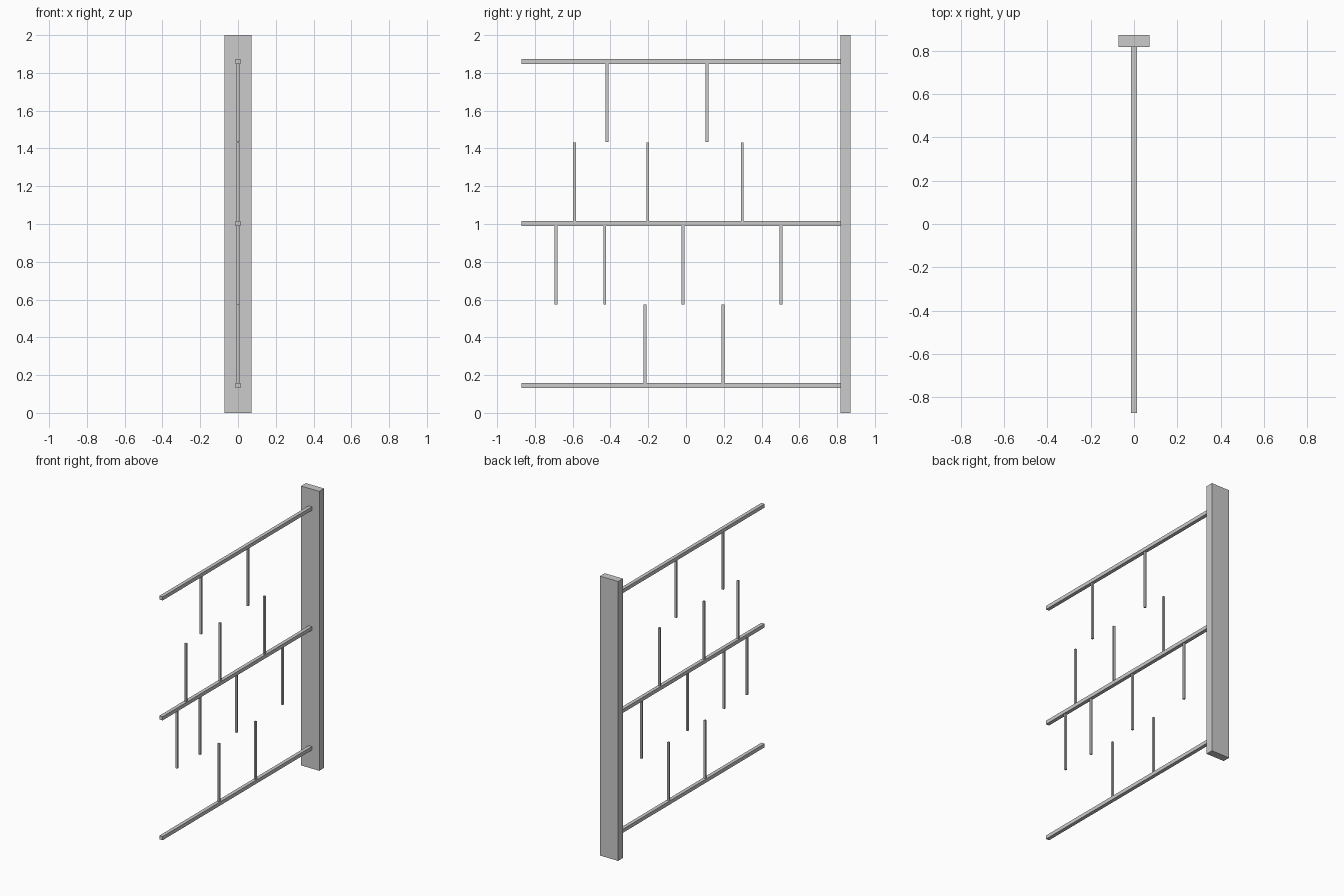
import bpy

if "Cube" in bpy.data.objects:
    bpy.data.objects.remove(bpy.data.objects["Cube"])


def box(name, x, y, z):
    """Axis-aligned box from (min, max) ranges."""
    bpy.ops.mesh.primitive_cube_add(size=1, location=[sum(r) / 2 for r in (x, y, z)])
    ob = bpy.context.object
    ob.name = name
    ob.scale = [r[1] - r[0] for r in (x, y, z)]
    bpy.ops.object.transform_apply(location=False, rotation=False, scale=True)
    return ob


END = 0.871          # half depth of the model
POST_FRONT = 0.817   # front face of the post
RAIL = 0.013         # half thickness of a rail
ROD = 0.007          # half thickness of a rod
ROD_LENGTH = 0.415

# Flat upright post at the back
box("post", (-0.072, 0.072), (POST_FRONT, END), (0, 2))

# Three horizontal rails
rails = {"bottom": 0.145, "middle": 1.003, "top": 1.861}
for level, z in rails.items():
    box(f"{level}_rail", (-RAIL, RAIL), (-END, POST_FRONT), (z - RAIL, z + RAIL))

# Short rods standing on (+1) or hanging from (-1) the rails
rods = [
    ("top", -1, (-0.418, 0.111)),
    ("middle", 1, (-0.59, -0.203, 0.297)),
    ("middle", -1, (-0.688, -0.431, -0.016, 0.503)),
    ("bottom", 1, (-0.217, 0.196)),
]
for level, side, positions in rods:
    start = rails[level] + side * RAIL
    z = sorted((start, start + side * ROD_LENGTH))
    kind = "standing" if side > 0 else "hanging"
    for i, y in enumerate(positions, 1):
        box(f"{level}_{kind}_rod_{i}", (-ROD, ROD), (y - ROD, y + ROD), z)
